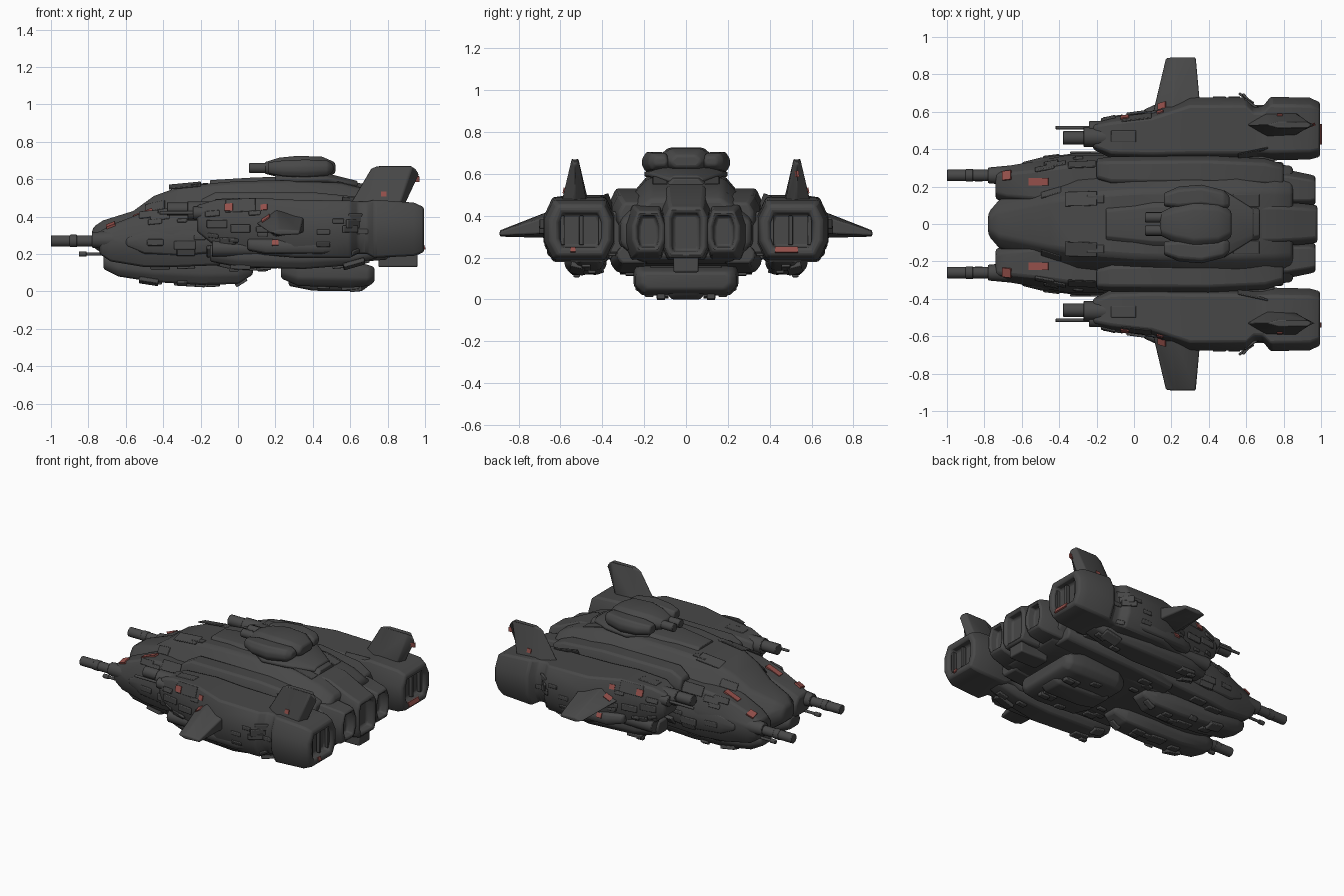
import bpy, bmesh, math, random
from mathutils import Vector, Matrix

if "Cube" in bpy.data.objects:
    bpy.data.objects.remove(bpy.data.objects["Cube"], do_unlink=True)
random.seed(4)


def material(name, rgb):
    m = bpy.data.materials.new(name)
    m.use_nodes = True
    m.diffuse_color = (*rgb, 1)
    m.node_tree.nodes["Principled BSDF"].inputs["Base Color"].default_value = (*rgb, 1)
    return m


GREY = material("dark hull grey", (0.065, 0.065, 0.065))
RED = material("faded red", (0.3, 0.08, 0.07))


def finish(name, bm, mat=GREY, bevel=0.012):
    bmesh.ops.recalc_face_normals(bm, faces=bm.faces)
    mesh = bpy.data.meshes.new(name)
    bm.to_mesh(mesh)
    bm.free()
    ob = bpy.data.objects.new(name, mesh)
    bpy.context.collection.objects.link(ob)
    mesh.materials.append(mat)
    if bevel:
        mod = ob.modifiers.new("soft edges", "BEVEL")
        mod.width, mod.segments, mod.limit_method = bevel, 2, "ANGLE"
    bpy.ops.object.select_all(action="DESELECT")
    ob.select_set(True)
    bpy.context.view_layer.objects.active = ob
    bpy.ops.object.shade_smooth_by_angle(angle=math.radians(50))
    return ob


def loft(name, sections, top=(0.35, 0.35), low=(0.3, 0.3), side=1, recess=0, bevel=0.012):
    """Eight-sided body along x; a section is (x, y centre, half width, z low, z high)."""
    bm = bmesh.new()
    rings = []
    for x, yc, w, z0, z1 in sections:
        h = z1 - z0
        half = [(w * (1 - low[0]), z0), (w, z0 + h * low[1]),
                (w, z1 - h * top[1]), (w * (1 - top[0]), z1)]
        loop = half + [(-y, z) for y, z in reversed(half)]
        rings.append([bm.verts.new((x, side * (yc + y), z)) for y, z in loop])
    for a, b in zip(rings, rings[1:]):
        for i in range(8):
            j = (i + 1) % 8
            bm.faces.new((a[i], a[j], b[j], b[i]))
    bm.faces.new(rings[0])
    tail = bm.faces.new(rings[-1])
    bmesh.ops.recalc_face_normals(bm, faces=bm.faces)
    if recess:
        bmesh.ops.inset_individual(bm, faces=[tail], thickness=recess)
        bmesh.ops.inset_individual(bm, faces=[tail], thickness=0.01, depth=-0.05)
    return finish(name, bm, bevel=bevel)


def box(name, x, y, z, bevel=0.008):
    bm = bmesh.new()
    bmesh.ops.create_cube(bm, size=1)
    for v in bm.verts:
        v.co = [(r[0] + r[1]) / 2 + c * (r[1] - r[0]) for r, c in zip((x, y, z), v.co)]
    return finish(name, bm, bevel=bevel)


def tube(name, x0, x1, y, z, r, r2=None):
    bm = bmesh.new()
    bmesh.ops.create_cone(bm, cap_ends=True, segments=14, radius1=r, radius2=r2 or r, depth=x1 - x0,
                          matrix=Matrix.Translation(((x0 + x1) / 2, y, z)) @ Matrix.Rotation(math.pi / 2, 4, "Y"))
    return finish(name, bm, bevel=0.004)


def blade(name, root, tip):
    """Solid between two matching outlines."""
    bm = bmesh.new()
    a, b = [[bm.verts.new(p) for p in ring] for ring in (root, tip)]
    bm.faces.new(a)
    bm.faces.new(b)
    for i in range(len(a)):
        j = (i + 1) % len(a)
        bm.faces.new((a[i], a[j], b[j], b[i]))
    return finish(name, bm, bevel=0.008)


def plate(name, origin, direction, length, width, thick=0.006, mat=RED):
    """Lay a plate on the first surface met along a ray."""
    dg = bpy.context.evaluated_depsgraph_get()
    hit, p, n, *_ = bpy.context.scene.ray_cast(dg, Vector(origin), Vector(direction))
    if not hit:
        return
    t = Vector((0, 1, 0)) if abs(n.x) > 0.8 else Vector((1, 0, 0))
    t = (t - n * t.dot(n)).normalized()
    frame = Matrix((t, n.cross(t), n)).transposed().to_4x4()
    bm = bmesh.new()
    bmesh.ops.create_cube(bm, size=1, matrix=Matrix.Translation(p) @ frame
                          @ Matrix.Diagonal((length, width, thick * 2, 1)))
    finish(name, bm, mat, 0 if mat is RED else 0.005)


# Central hull, spine and engines
loft("main_hull", [(-.78, 0, .06, .24, .34), (-.72, 0, .13, .2, .38), (-.56, 0, .19, .14, .43),
                   (-.45, 0, .23, .12, .51), (-.3, 0, .28, .11, .565), (0, 0, .32, .11, .59),
                   (.3, 0, .33, .13, .595), (.55, 0, .33, .15, .58), (.75, 0, .32, .17, .53),
                   (.85, 0, .31, .19, .48)], top=(.45, .38), low=(.3, .25), bevel=.02)
loft("dorsal_spine", [(-.15, 0, .1, .5, .595), (.1, 0, .14, .5, .61), (.45, 0, .15, .5, .615),
                      (.67, 0, .09, .48, .575)], low=(.05, .1))
loft("centre_engine", [(.55, 0, .12, .2, .56), (.75, 0, .12, .19, .54), (.9, 0, .11, .19, .47),
                       (.98, 0, .1, .2, .44)], top=(.25, .2), low=(.2, .2), recess=.03)
box("centre_engine_step", (.75, .96), (-.06, .06), (.13, .22))

# Belly pod
loft("belly_pod", [(.23, 0, .18, .07, .16), (.32, 0, .24, .03, .16), (.6, 0, .25, .02, .17),
                   (.7, 0, .24, .03, .14), (.73, 0, .21, .05, .13)], low=(.15, .3), top=(.1, .2))
loft("belly_keel", [(.27, 0, .1, .03, .15), (.4, 0, .1, .004, .15), (.66, 0, .1, 0, .15),
                    (.7, 0, .08, .03, .13)])
box("belly_neck", (.28, .66), (-.17, .17), (.1, .2))

# Dorsal turret
loft("turret_base", [(.2, 0, .12, .57, .63), (.32, 0, .2, .57, .63), (.48, 0, .18, .57, .63),
                     (.64, 0, .08, .55, .59)])
loft("turret_body", [(.14, 0, .06, .63, .69), (.22, 0, .1, .61, .715), (.32, 0, .13, .61, .725),
                     (.45, 0, .12, .61, .72), (.52, 0, .07, .63, .69)])

for s in (1, -1):
    tag = "left" if s > 0 else "right"
    # Nose cheeks, chin pods and nose cannons
    loft(tag + "_cheek", [(-.74, .215, .08, .2, .32), (-.68, .21, .1, .16, .355), (-.5, .21, .13, .13, .425),
                          (-.35, .22, .15, .13, .45), (-.1, .23, .14, .14, .47), (.15, .25, .12, .16, .47)],
         top=(.4, .35), side=s)
    loft(tag + "_cheek_bulge", [(-.6, .3, .03, .24, .29), (-.5, .31, .045, .2, .33),
                                (-.3, .33, .05, .19, .35), (-.1, .33, .05, .21, .34)], side=s)
    loft(tag + "_chin_pod", [(-.72, .15, .06, .12, .2), (-.64, .15, .09, .08, .2), (-.45, .15, .1, .05, .2),
                             (-.2, .14, .1, .035, .2), (0, .14, .09, .04, .2), (.08, .14, .06, .09, .18)], side=s)
    tube(tag + "_nose_cannon", -1, -.68, s * .26, .27, .031)
    tube(tag + "_cannon_collar", -.78, -.64, s * .26, .275, .042, .055)
    tube(tag + "_cannon_sleeve", -.9, -.86, s * .26, .27, .034)
    tube(tag + "_chin_gun", -.85, -.65, s * .24, .2, .009)
    tube(tag + "_chin_gun_tip", -.85, -.81, s * .24, .2, .014)
    # Shoulder panels and inner nozzles
    loft(tag + "_shoulder", [(-.2, .29, .06, .36, .49), (-.12, .28, .08, .36, .53), (.4, .28, .085, .34, .53),
                             (.7, .27, .08, .34, .5), (.8, .25, .07, .34, .46)], side=s)
    loft(tag + "_inner_nozzle", [(.6, .2, .1, .19, .46), (.82, .19, .1, .19, .45), (.94, .18, .085, .21, .43),
                                 (.97, .18, .075, .23, .42)], side=s, recess=.022)
    loft(tag + "_hull_skirt", [(-.05, .24, .09, .12, .24), (.3, .26, .1, .13, .26), (.8, .25, .08, .17, .26)], side=s)
    # Outboard engine pod
    loft(tag + "_engine_pod", [(-.22, .47, .07, .32, .46), (-.12, .46, .11, .24, .49), (.1, .47, .13, .2, .5),
                               (.3, .505, .17, .18, .49), (.6, .505, .17, .18, .485), (.64, .49, .14, .2, .48),
                               (.69, .49, .14, .2, .48), (.73, .51, .17, .18, .49), (.94, .51, .165, .19, .475),
                               (.995, .505, .145, .21, .45)],
         top=(.25, .3), low=(.25, .3), side=s, recess=.042)
    for k in range(3):
        box(tag + "_nozzle_vane", (.95, .975), (s * .5 - .1 + k * .09, s * .5 - .08 + k * .09), (.26, .4), .003)
    loft(tag + "_pod_keel", [(-.15, .46, .06, .16, .25), (0, .47, .09, .13, .25), (.35, .48, .1, .12, .25),
                             (.6, .47, .08, .14, .24), (.75, .46, .06, .18, .24)], side=s)
    loft(tag + "_pod_rail", [(.05, .58, .03, .22, .28), (.15, .61, .045, .2, .28), (.45, .62, .045, .2, .28),
                             (.58, .61, .03, .22, .28)], side=s)
    loft(tag + "_pod_bridge", [(-.1, .33, .06, .24, .42), (.3, .34, .06, .22, .43), (.75, .34, .05, .22, .42)], side=s)
    tube(tag + "_lower_drum", -.14, .15, s * .53, .23, .045)
    # Pod guns
    tube(tag + "_pod_gun", -.38, -.15, s * .46, .44, .036)
    tube(tag + "_pod_gun_sleeve", -.27, -.12, s * .465, .43, .052)
    tube(tag + "_pod_gun_barrel", -.42, -.2, s * .515, .42, .009)
    tube(tag + "_pod_gun_housing", -.24, -.06, s * .515, .42, .035)
    tube(tag + "_lower_gun", -.12, .05, s * .42, .26, .02)
    # Wings and upright fins
    blade(tag + "_wing", [(.09, s * .56, .37), (.2, s * .56, .46), (.36, s * .56, .43), (.36, s * .56, .32), (.2, s * .56, .29)],
          [(.17, s * .89, .315), (.22, s * .89, .33), (.33, s * .89, .325), (.33, s * .89, .305), (.22, s * .89, .3)])
    blade(tag + "_fin", [(.58, s * .53, .44), (.7, s * .46, .44), (.86, s * .47, .44),
                         (.88, s * .53, .44), (.86, s * .6, .44), (.7, s * .6, .44)],
          [(.71, s * .53, .66), (.77, s * .515, .675), (.93, s * .515, .675),
           (.97, s * .53, .63), (.93, s * .545, .675), (.77, s * .545, .675)])
    # Turret guns
    loft(tag + "_turret_pod", [(.16, .13, .035, .63, .69), (.24, .14, .06, .615, .7), (.36, .15, .06, .61, .705),
                               (.48, .13, .05, .62, .7), (.51, .12, .03, .64, .68)], side=s)
    tube(tag + "_turret_gun", .06, .22, s * .035, .66, .028)

# Raised surface panels
bpy.context.view_layer.update()
for i in range(26):
    x, y = random.uniform(-.5, .75), random.uniform(.08, .6)
    z, size = random.uniform(.2, .42), random.uniform(.05, .12)
    for s in (1, -1):
        plate("belly_panel", (x, s * y * .9, -1), (0, 0, 1), size, size * .6, .012, GREY)
        plate("side_panel", (x, s * 2, z), (0, -s, 0), size, size * .4, .007, GREY)
        if i % 3 == 0:
            plate("top_panel", (x, s * y, 2), (0, 0, -1), size * 1.5, size * .7, .004, GREY)

# Red markings
bpy.context.view_layer.update()
for s in (1, -1):
    plate("cheek_mark", (-.51, s * .225, 2), (0, 0, -1), .11, .04)
    plate("cannon_mark", (-.68, s * .26, 2), (0, 0, -1), .05, .05)
    plate("wing_mark", (.15, s * .63, 2), (0, 0, -1), .05, .04)
    for x, z, size in ((-.05, .45, .045), (.14, .45, .035), (.2, .26, .035), (.78, .52, .03)):
        plate("side_mark", (x, s * 2, z), (0, -s, 0), size, size * .9)
plate("left_pod_mark", (2, .48, .238), (-1, 0, 0), .11, .03)
plate("right_pod_mark", (2, -.54, .238), (-1, 0, 0), .025, .025)
plate("left_fin_mark", (2, .53, .6), (-1, 0, 0), .03, .03)
